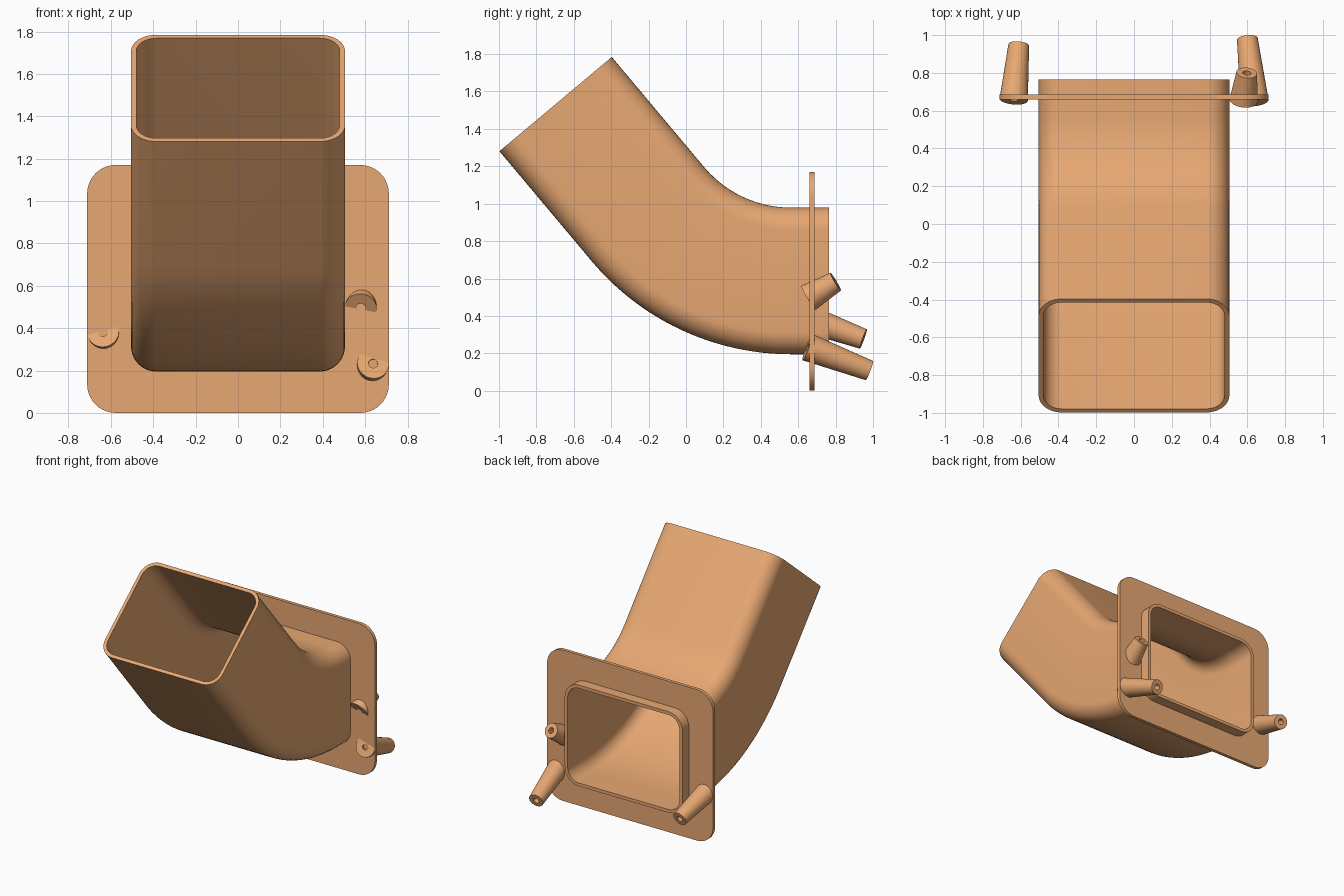
import bpy, bmesh
from math import sin, cos, pi, radians
from mathutils import Vector

if "Cube" in bpy.data.objects:
    bpy.data.objects.remove(bpy.data.objects["Cube"])

mat = bpy.data.materials.new("orange_plastic")
mat.diffuse_color = (0.80, 0.39, 0.17, 1)
mat.use_nodes = True
mat.node_tree.nodes["Principled BSDF"].inputs["Base Color"].default_value = mat.diffuse_color


def loft(name, rings):
    """Skin a closed sequence of equal rings (last joins first)."""
    bm = bmesh.new()
    loops = [[bm.verts.new(p) for p in ring] for ring in rings]
    n = len(loops[0])
    for a, b in zip(loops, loops[1:] + loops[:1]):
        for i in range(n):
            j = (i + 1) % n
            bm.faces.new((a[i], a[j], b[j], b[i]))
    bmesh.ops.recalc_face_normals(bm, faces=bm.faces)
    me = bpy.data.meshes.new(name)
    bm.to_mesh(me)
    bm.free()
    me.materials.append(mat)
    ob = bpy.data.objects.new(name, me)
    bpy.context.collection.objects.link(ob)
    bpy.ops.object.select_all(action='DESELECT')
    ob.select_set(True)
    bpy.context.view_layer.objects.active = ob
    bpy.ops.object.shade_smooth_by_angle(angle=radians(30))
    return ob


def rounded_rect(w, h, r, seg=10):
    """Outline of a rounded rectangle with half sizes w, h."""
    pts = []
    for k, (sx, sy) in enumerate(((1, 1), (-1, 1), (-1, -1), (1, -1))):
        for i in range(seg + 1):
            a = (k + i / seg) * pi / 2
            pts.append((sx * (w - r) + r * cos(a), sy * (h - r) + r * sin(a)))
    return pts


def section(outline, y, z, tilt):
    """Place an outline across the duct path, tilted about x."""
    return [Vector((u, y + v * sin(tilt), z + v * cos(tilt))) for u, v in outline]


# Duct: short straight collar, 50 degree bend, straight inlet
CZ, Y0, R, BEND, L, WALL = 0.587, 0.5625, 1.0, radians(50), 0.768, 0.025
path = [(0.765, CZ, 0)]
for i in range(25):
    a = BEND * i / 24
    path.append((Y0 - R * sin(a), CZ + R * (1 - cos(a)), a))
y, z, a = path[-1]
path.append((y - L * cos(a), z + L * sin(a), a))

outer = rounded_rect(0.505, 0.392, 0.12)
inner = rounded_rect(0.505 - WALL, 0.392 - WALL, 0.12 - WALL)
loft("duct", [section(outer, *p) for p in path] +
     [section(inner, *p) for p in reversed(path)])

# Mounting flange around the collar
rim = rounded_rect(0.712, 0.585, 0.135)
hole = rounded_rect(0.495, 0.382, 0.11)
F, B = 0.66, 0.686
loft("flange", [section(rim, F, 0.585, 0), section(rim, B, 0.585, 0),
                section(hole, B, CZ, 0), section(hole, F, CZ, 0)])


# Tapered screw bosses with a through bore
def boss(name, start, end, r0=0.075, r1=0.055, bore=0.022):
    p, q = Vector(start), Vector(end)
    rot = (q - p).to_track_quat('Z', 'Y')

    def ring(c, r):
        return [c + rot @ Vector((r * cos(t * pi / 16), r * sin(t * pi / 16), 0))
                for t in range(32)]
    return loft(name, [ring(p, r0), ring(q, r1), ring(q, bore), ring(p, bore)])


boss("screw_boss_left", (-0.637, 0.658, 0.382), (-0.61, 0.948, 0.277))
boss("screw_boss_right_lower", (0.638, 0.65, 0.233), (0.60, 0.98, 0.108))
boss("screw_boss_right_upper", (0.58, 0.655, 0.497), (0.597, 0.80, 0.583))
